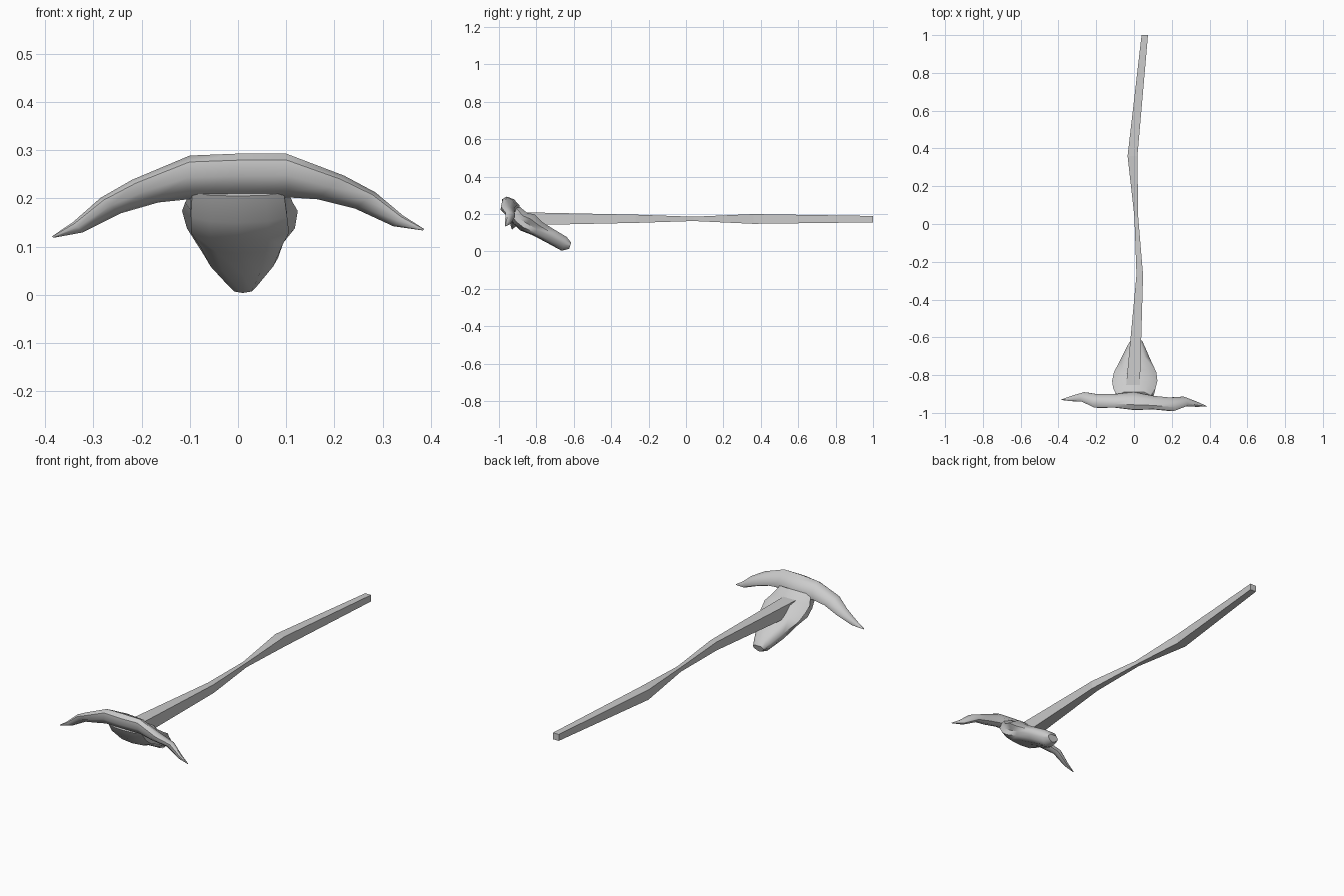
import bpy, bmesh, math
from mathutils import Vector

if "Cube" in bpy.data.objects:
    bpy.data.objects.remove(bpy.data.objects["Cube"])


def loft(name, rings, smooth=True):
    """Skin a list of equal-length point rings and cap both ends."""
    bm = bmesh.new()
    loops = [[bm.verts.new(p) for p in ring] for ring in rings]
    n = len(loops[0])
    for a, b in zip(loops, loops[1:]):
        for i in range(n):
            j = (i + 1) % n
            bm.faces.new((a[i], a[j], b[j], b[i]))
    bm.faces.new(loops[0])
    bm.faces.new(loops[-1])
    bmesh.ops.recalc_face_normals(bm, faces=bm.faces)
    mesh = bpy.data.meshes.new(name)
    bm.to_mesh(mesh)
    bm.free()
    ob = bpy.data.objects.new(name, mesh)
    bpy.context.collection.objects.link(ob)
    if smooth:
        bpy.ops.object.select_all(action='DESELECT')
        ob.select_set(True)
        bpy.context.view_layer.objects.active = ob
        bpy.ops.object.shade_smooth_by_angle(angle=math.radians(50))
    return ob


# Crooked square stick: y, x min, x max, z min, z max
stick = [(-0.89, -0.045, 0.03, 0.14, 0.21), (-0.27, 0.013, 0.048, 0.153, 0.197),
         (0.04, 0.002, 0.022, 0.163, 0.186), (0.36, -0.034, 0.018, 0.148, 0.2),
         (1.0, 0.04, 0.074, 0.156, 0.19)]
loft("stick", [[(x0, y, z0), (x1, y, z0), (x1, y, z1), (x0, y, z1)]
               for y, x0, x1, z0, z1 in stick], smooth=False)

# Skull: face-side point, back point, half widths at face, eye hollow and back
skull = [((-0.955, 0.205), (-0.89, 0.24), 0.095, 0.10, 0.09),
         ((-0.925, 0.15), (-0.85, 0.207), 0.10, 0.10, 0.112),
         ((-0.885, 0.112), (-0.81, 0.198), 0.102, 0.088, 0.12),
         ((-0.82, 0.087), (-0.77, 0.158), 0.085, 0.092, 0.112),
         ((-0.74, 0.045), (-0.70, 0.115), 0.065, 0.075, 0.076),
         ((-0.665, 0.004), (-0.638, 0.078), 0.03, 0.045, 0.046),
         ((-0.625, 0.014), (-0.614, 0.047), 0.018, 0.03, 0.03)]
rings = []
for k, (f, b, wf, wm, wb) in enumerate(skull):
    cx = 0.002 * k
    half = [(wf * 0.6, 0.04), (wf, 0.2), (wm, 0.45), (wb, 0.72), (wb * 0.6, 1.0)]
    pts = [(0, 0)] + half + [(-w, t) for w, t in reversed(half)]
    fv, bv = Vector(f), Vector(b)
    ring = []
    for w, t in pts:
        p = fv.lerp(bv, t)
        ring.append((cx + w, p.x, p.y))
    rings.append(ring)
loft("skull", rings)

# Brow and horns: top (x, z), bottom (x, z), y front, y back
half_horn = [((0.0, 0.293), (0.0, 0.20), -0.985, -0.89),
             ((0.10, 0.291), (0.105, 0.20), -0.977, -0.905),
             ((0.22, 0.243), (0.165, 0.195), -0.982, -0.91),
             ((0.285, 0.207), (0.243, 0.174), -0.953, -0.902),
             ((0.342, 0.158), (0.322, 0.136), -0.953, -0.925),
             ((0.386, 0.129), (0.383, 0.126), -0.949, -0.946)]
stations = [(s, h) for s, hs in ((-1, half_horn[:0:-1]), (1, half_horn)) for h in hs]
rings = []
for s, (top, bot, y0, y1) in stations:
    ym, r = (y0 + y1) / 2, (y1 - y0) / 2
    ring = []
    for i in range(8):
        a = math.tau * i / 8
        t = 0.5 + 0.5 * math.cos(a)
        x = s * (bot[0] + (top[0] - bot[0]) * t)
        z = bot[1] + (top[1] - bot[1]) * t
        y = ym + r * (math.sin(a) - 0.45 * math.cos(a)) / (1 + 0.1 * abs(math.cos(a)))
        # the head sits slightly twisted on the stick
        ring.append((x, y - 0.045 * x, z + 0.02 * x))
    rings.append(ring)
loft("brow_and_horns", rings)
